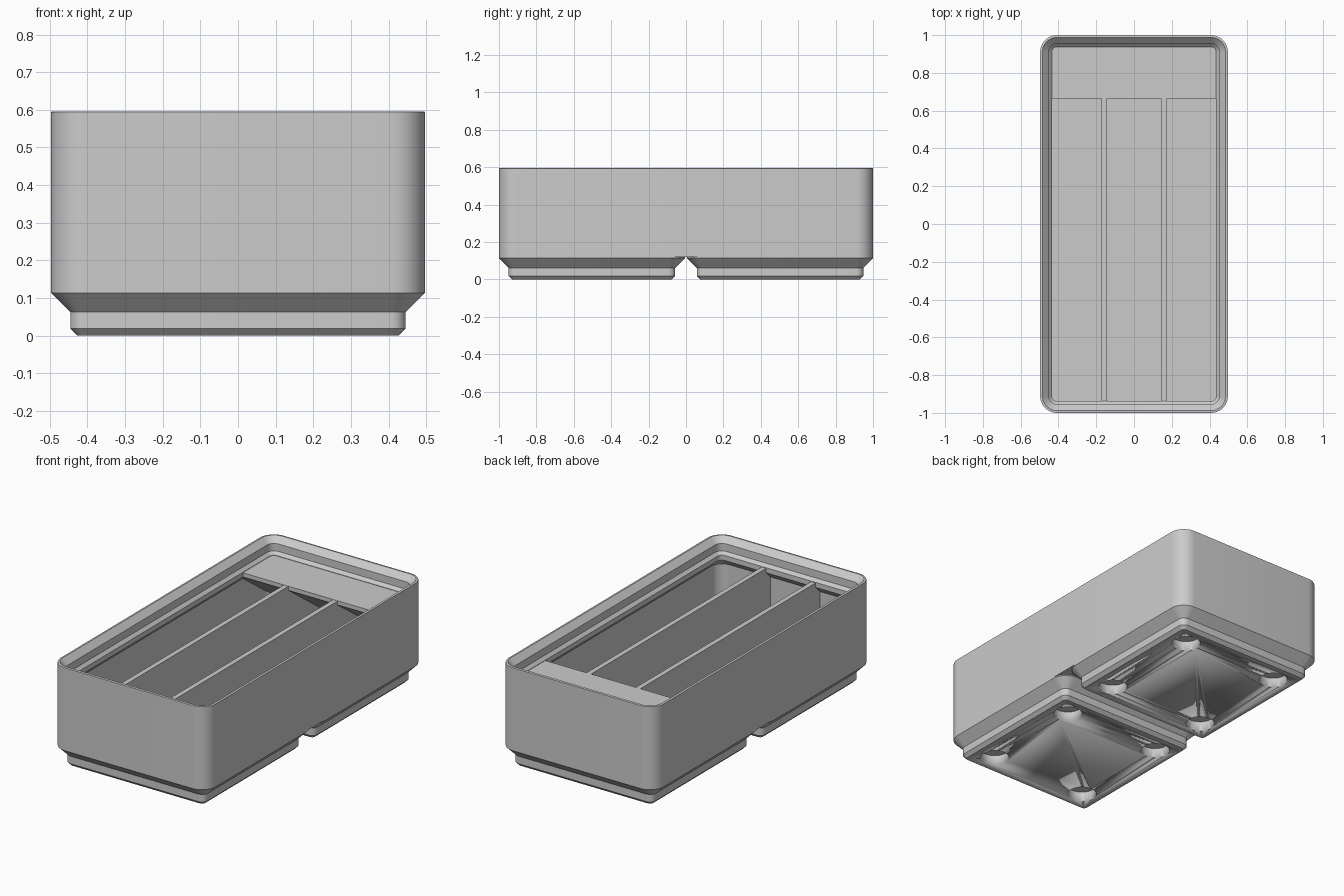
import bpy, bmesh, math
from mathutils import Matrix

if "Cube" in bpy.data.objects:
    bpy.data.objects.remove(bpy.data.objects["Cube"])

MM = 2 / 83.5          # one millimetre in model units
HALF_X, HALF_Y = 20.75, 41.75
CORNER = 3.75

grey = bpy.data.materials.new("plain grey")
grey.use_nodes = True
grey.diffuse_color = (0.6, 0.6, 0.6, 1)
grey.node_tree.nodes["Principled BSDF"].inputs["Base Color"].default_value = (0.6, 0.6, 0.6, 1)


def finish(name, bm):
    """Turn a bmesh in millimetres into a scaled, shaded object."""
    bmesh.ops.recalc_face_normals(bm, faces=bm.faces)
    bmesh.ops.transform(bm, matrix=Matrix.Scale(MM, 4), verts=bm.verts)
    mesh = bpy.data.meshes.new(name)
    bm.to_mesh(mesh)
    bm.free()
    obj = bpy.data.objects.new(name, mesh)
    bpy.context.collection.objects.link(obj)
    mesh.materials.append(grey)
    bpy.ops.object.select_all(action="DESELECT")
    obj.select_set(True)
    bpy.context.view_layer.objects.active = obj
    bpy.ops.object.shade_smooth_by_angle(angle=math.radians(30))
    return obj


def loft(name, half_x, half_y, profile, cy=0, steps=10):
    """Stack rounded rectangles; profile lists (inset, z) pairs."""
    bm = bmesh.new()
    rings = []
    for inset, z in profile:
        r = CORNER - inset
        ring = []
        for i, (sx, sy) in enumerate([(1, 1), (-1, 1), (-1, -1), (1, -1)]):
            for k in range(steps + 1):
                a = (i + k / steps) * math.pi / 2
                ring.append(bm.verts.new((sx * (half_x - CORNER) + r * math.cos(a),
                                          cy + sy * (half_y - CORNER) + r * math.sin(a), z)))
        rings.append(ring)
    for low, high in zip(rings, rings[1:]):
        for i in range(len(low)):
            j = (i + 1) % len(low)
            bm.faces.new((low[i], low[j], high[j], high[i]))
    bm.faces.new(rings[0])
    bm.faces.new(rings[-1])
    return finish(name, bm)


def box(name, x0, x1, y0, y1, z0, z1):
    bm = bmesh.new()
    bmesh.ops.create_cube(bm, size=1)
    for v in bm.verts:
        v.co = (x1 if v.co.x > 0 else x0, y1 if v.co.y > 0 else y0, z1 if v.co.z > 0 else z0)
    return finish(name, bm)


# Outer wall, stacking lip and cavity as one continuous profile
loft("bin_body", HALF_X, HALF_Y, [
    (0, 5), (0, 24.8), (0.15, 24.87), (0.5, 24.87),
    (1.9, 23.5), (1.9, 21.7), (2.6, 21),
    (2.6, 19.8), (0.95, 18.15), (0.95, 7)])

# Two stepped feet, each with four round magnet pockets
for side, label in ((-1, "front"), (1, "back")):
    cy = side * 21
    foot = loft(label + "_foot", HALF_X, HALF_X,
                [(2.95, 0), (2.15, 0.8), (2.15, 2.6), (0, 4.75), (0, 5)], cy)
    bm = bmesh.new()
    for px in (-13, 13):
        for py in (-13, 13):
            bmesh.ops.create_cone(bm, cap_ends=True, segments=40, radius1=3.25, radius2=3.25,
                                  depth=4.8, matrix=Matrix.Translation((px, cy + py, 0)))
    cutter = finish("pocket_cutter", bm)
    cutter.hide_render = True
    mod = foot.modifiers.new("pockets", "BOOLEAN")
    mod.operation, mod.solver, mod.object = "DIFFERENCE", "EXACT", cutter
    bpy.context.view_layer.objects.active = foot
    bpy.ops.object.modifier_apply(modifier=mod.name)
    bpy.data.objects.remove(cutter)

# Two long dividers
for x, label in ((-6.6, "right"), (6.6, "left")):
    box(label + "_divider", x - 0.6, x + 0.6, -41, 41, 6.9, 20.85)

# Label shelf with a sloped underside across the back
front, back, top = 27.75, 40.35, 20.9
drop = (back - front) * math.tan(math.radians(36))
bm = bmesh.new()
edge = [bm.verts.new((-19.8, y, z)) for y, z in
        ((front, top), (back, top), (back, top - 1 - drop), (front, top - 1))]
face = bm.faces.new(edge)
new = bmesh.ops.extrude_face_region(bm, geom=[face])["geom"]
bmesh.ops.translate(bm, vec=(39.6, 0, 0), verts=[v for v in new if isinstance(v, bmesh.types.BMVert)])
finish("label_shelf", bm)
